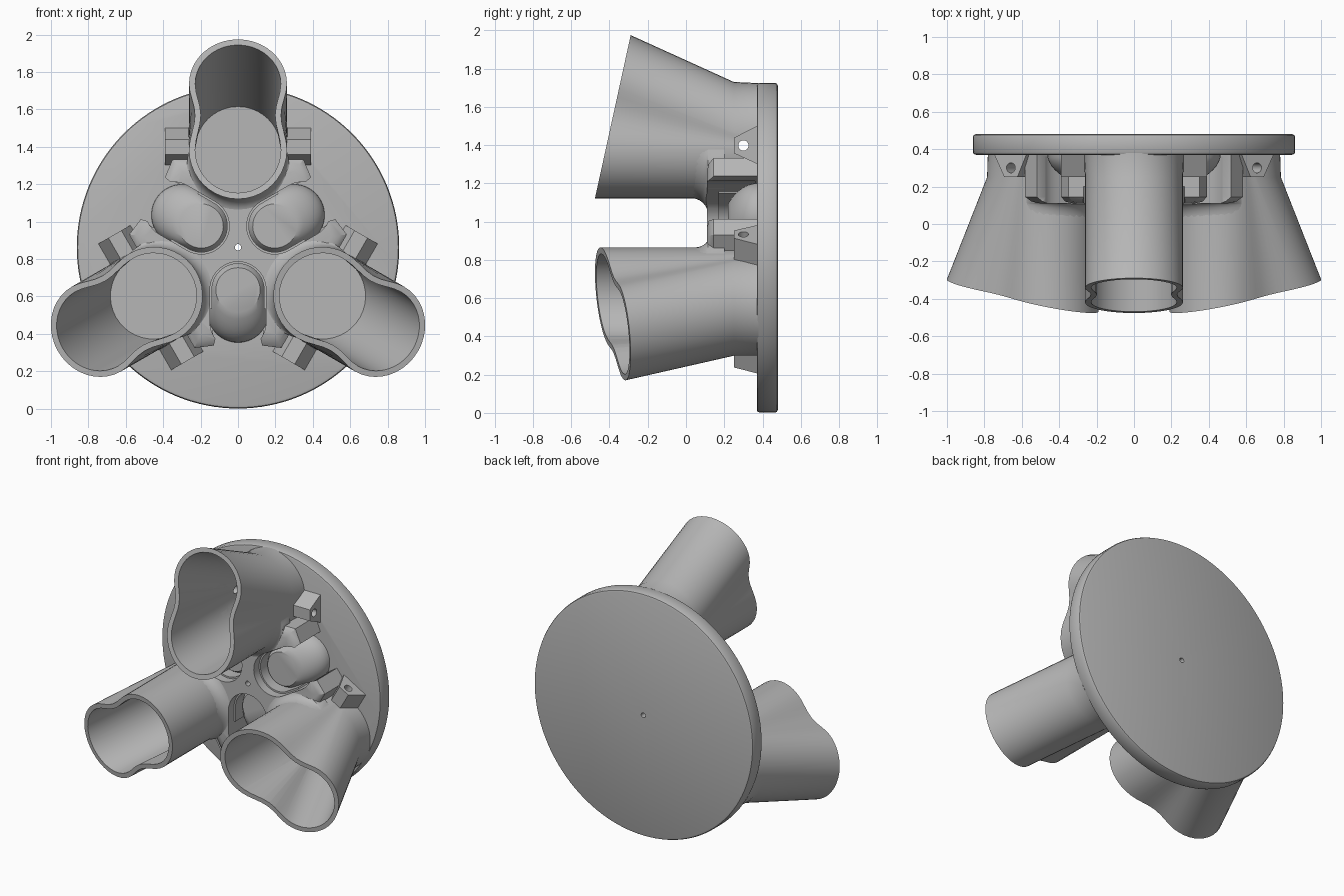
import bpy
import bmesh
from math import sin, cos, pi
from mathutils import Matrix, Vector

if "Cube" in bpy.data.objects:
    bpy.data.objects.remove(bpy.data.objects["Cube"])

CENTRE = 0.863      # height of the common axis
LOW, UP = 0.52, 0.605   # radial centres of the nozzle's two arcs at the collar
SLOPE, TILT = 0.454, 0.219   # lean of the outer wall, lean of the mouth

grey = bpy.data.materials.new("Light grey plastic")
grey.use_nodes = True
grey.diffuse_color = (0.47, 0.47, 0.47, 1)
grey.node_tree.nodes["Principled BSDF"].inputs["Base Color"].default_value = (0.47, 0.47, 0.47, 1)


def loft(name, rings, angle=0.0):
    """Solid through rings of (tangent, depth, radial) points, turned about the axis."""
    bm = bmesh.new()
    loops = [[bm.verts.new(p) for p in ring] for ring in rings]
    n = len(loops[0])
    for a, b in zip(loops, loops[1:]):
        for i in range(n):
            j = (i + 1) % n
            bm.faces.new((a[i], a[j], b[j], b[i]))
    bm.faces.new(loops[0][::-1])
    bm.faces.new(loops[-1])
    bmesh.ops.recalc_face_normals(bm, faces=bm.faces)
    bm.transform(Matrix.Translation((0, 0, CENTRE)) @ Matrix.Rotation(-angle, 4, 'Y'))
    mesh = bpy.data.meshes.new(name)
    bm.to_mesh(mesh)
    bm.free()
    mesh.materials.append(grey)
    obj = bpy.data.objects.new(name, mesh)
    bpy.context.collection.objects.link(obj)
    return obj


def circle(rad, y, r=0.0, n=48):
    return [(rad * cos(2 * pi * i / n), y, r + rad * sin(2 * pi * i / n)) for i in range(n)]


def stadium(rad, low, up, dip=0.0, n=20, m=8):
    """Two arcs with optionally pinched sides: (tangent, radial, weight of upper arc)."""
    pts = [(rad * cos(pi + pi * i / n), low + rad * sin(pi + pi * i / n), 0) for i in range(n + 1)]
    side = [(rad - dip * sin(pi * j / m) ** 2, low + (up - low) * j / m, j / m) for j in range(1, m)]
    pts += side
    pts += [(rad * cos(pi * i / n), up + rad * sin(pi * i / n), 1) for i in range(n + 1)]
    return pts + [(-t, r, w) for t, r, w in reversed(side)]


def nozzle_rings(rad, front, back, dip):
    """Mouth ring on a leaning plane, then the ring at the back depth."""
    up = UP + SLOPE * (0.25 - back)
    mouth = []
    for t, r, w in stadium(rad, LOW, up, dip):
        y = (front + TILT * (r + w * SLOPE * back - 0.263)) / (1 + TILT * w * SLOPE)
        mouth.append((t, y, r + w * SLOPE * (back - y)))
    return [mouth, [(t, back, r) for t, r, w in stadium(rad, LOW, up)]]


def flat(section, y):
    return [(t, y, r) for t, r, w in section]


def finish(obj, cutters=(), angle=35):
    bpy.ops.object.select_all(action='DESELECT')
    bpy.context.view_layer.objects.active = obj
    obj.select_set(True)
    for c in cutters:
        mod = obj.modifiers.new("Cut", 'BOOLEAN')
        mod.operation, mod.solver, mod.object = 'DIFFERENCE', 'EXACT', c
        bpy.ops.object.modifier_apply(modifier=mod.name)
    bpy.ops.object.shade_smooth_by_angle(angle=angle * pi / 180)


turns = [k * 2 * pi / 3 for k in range(3)]

# Cutters: bores, bolt holes, pod pockets and the axis hole
bores = [loft("bore_cutter", nozzle_rings(0.229, -0.6, 0.43, 0.035), a) for a in turns]
bolts = [loft("bolt_cutter", [[(t, 0.3 + 0.027 * cos(i * pi / 10), 0.535 + 0.027 * sin(i * pi / 10))
                               for i in range(20)] for t in (-0.5, 0.5)], a) for a in turns]
pockets = [loft("pocket_cutter", [flat(stadium(0.15, 0.227, 0.4), y) for y in (-0.1, 0.36)], a + pi / 3)
           for a in turns]
axis_hole = loft("axis_cutter", [circle(0.017, y, n=20) for y in (-0.2, 0.7)])
cutters = bores + bolts + pockets + [axis_hole]

# Base plate with softened rims
plate = loft("base_plate", [circle(r, y, n=128) for r, y in
                            ((0.845, 0.37), (0.857, 0.374), (0.862, 0.386),
                             (0.862, 0.466), (0.857, 0.476), (0.847, 0.48))])
finish(plate, bores + [axis_hole])

# Central hub with shoulders reaching beside each nozzle
half = [(0.31, 0.335), (0.39, 0.375), (0.35, 0.47)]
arm = half + [(-t, r) for t, r in reversed(half)]
outline = []
for a in turns:
    for t, r in arm:
        v = Matrix.Rotation(-a, 3, 'Y') @ Vector((t, 0, r))
        outline.append((v.x, v.z))
hub = loft("hub", [[(t * s, y, r * s) for t, r in outline] for s, y in
                   ((1, 0.38), (1, 0.145), (0.94, 0.12), (0.86, 0.11))])
finish(hub, bores + pockets + [axis_hole])

for k, a in enumerate(turns):
    # Flared nozzle with pinched mouth and straight collar
    rings = nozzle_rings(0.262, -0.475, 0.25, 0.032)
    rings += [flat(stadium(0.268, LOW, UP - 0.012), 0.38)]
    finish(loft(f"nozzle_{k + 1}", rings, a), [bores[k], bolts[k]])

    # Fillet where the nozzle meets the hub
    fillet = []
    for i in range(7):
        q = i * pi / 12
        grow = 0.085 * (1 - cos(q))
        fillet.append([(t * (1 + grow * f / 0.26), 0.025 + 0.09 * sin(q), LOW + (r - LOW) * (1 + grow * f / 0.26))
                       for t, y, r in circle(0.26, 0, LOW)
                       for f in [max(0, (LOW - r) / 0.26)]])
    fillet.append([(t, 0.2, r) for t, y, r in fillet[-1]])
    finish(loft(f"nozzle_fillet_{k + 1}", fillet, a), [bores[k]] + pockets)

    # Bolt tabs on both sides of the nozzle
    for side, word in ((1, "left"), (-1, "right")):
        tab = loft(f"bolt_tab_{word}_{k + 1}",
                   [[(side * t, y, r) for y, r in ((0.38, 0.642), (0.25, 0.575), (0.25, 0.495), (0.38, 0.435))]
                    for t in (0.245, 0.39)], a)
        finish(tab, [bolts[k]])

    # Rounded pod with a flat front
    top, rings = 0.8, []
    for i in range(9):
        q = top * i / 8
        slide = (cos(q) - cos(top)) / (1 - cos(top))
        rings.append(flat(stadium(0.118 + 0.047 * slide, 0.227, 0.229 + 0.116 * slide),
                          0.375 - 0.155 * sin(q) / sin(top)))
    finish(loft(f"pod_{k + 1}", rings, a + pi / 3), angle=30)

    # Thin lip lining the pocket around the pod
    lip = []
    path = [(0.145 * cos(q), 0.227 + 0.145 * sin(q), cos(q), sin(q))
            for q in [pi + pi * i / 24 for i in range(25)]]
    path = [(-0.145, 0.33, -1, 0)] + path + [(0.145, 0.33, 1, 0)]
    for t, r, ct, cr in path:
        lip.append([(t + d * ct, y, r + d * cr) for d, y in
                    ((-0.006, 0.17), (0.008, 0.17), (0.008, 0.37), (-0.006, 0.37))])
    finish(loft(f"pocket_lip_{k + 1}", lip, a + pi / 3))

for c in cutters:
    bpy.data.objects.remove(c)
